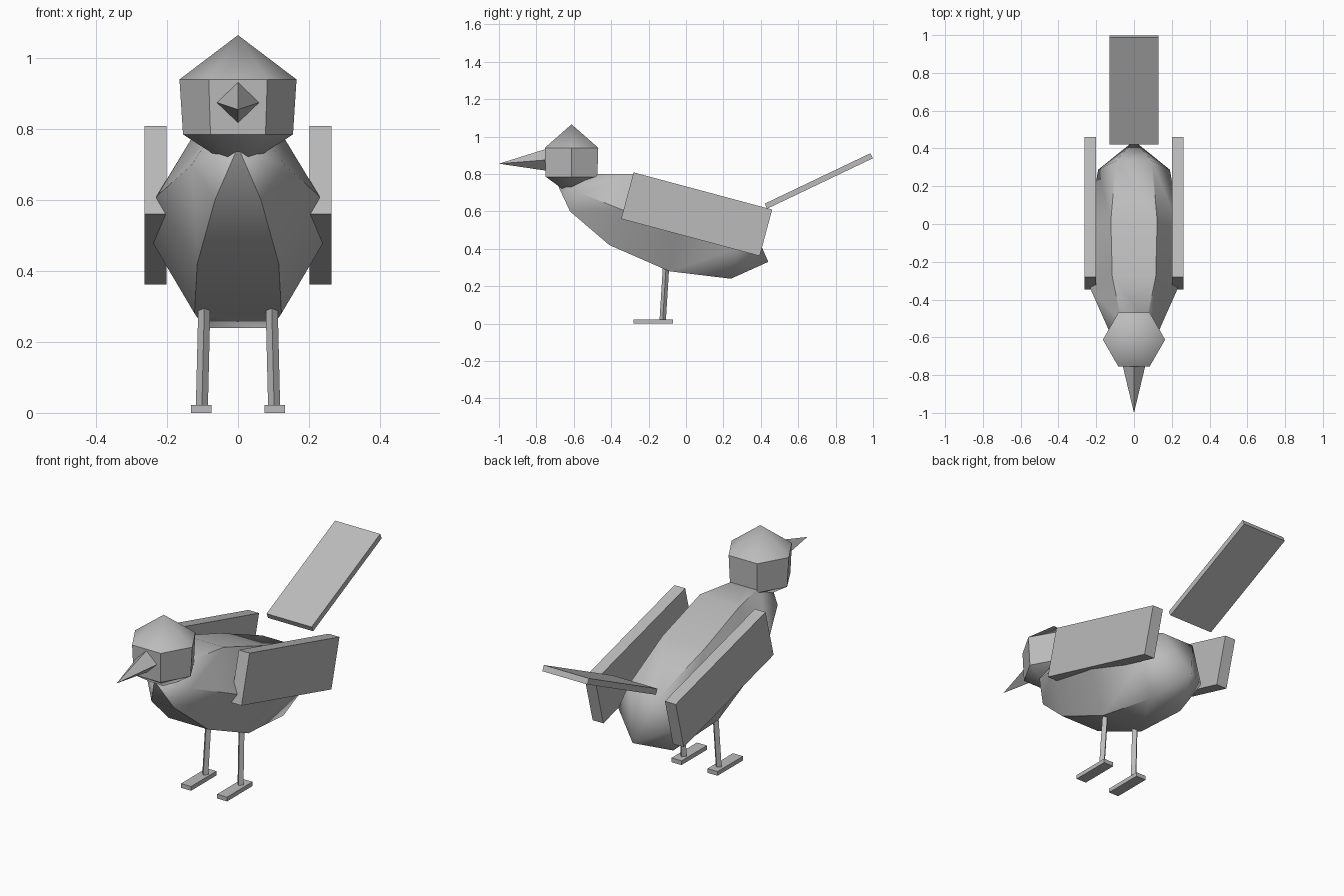
import bpy, bmesh, math
from mathutils import Matrix, Vector

cube = bpy.data.objects.get("Cube")
if cube:
    bpy.data.objects.remove(cube, do_unlink=True)

grey = bpy.data.materials.new("plain grey")
grey.use_nodes = True
colour = (0.5, 0.5, 0.5, 1)
grey.diffuse_color = colour
grey.node_tree.nodes["Principled BSDF"].inputs["Base Color"].default_value = colour


def finish(name, bm, smooth=False):
    bmesh.ops.recalc_face_normals(bm, faces=bm.faces)
    mesh = bpy.data.meshes.new(name)
    bm.to_mesh(mesh)
    bm.free()
    mesh.materials.append(grey)
    ob = bpy.data.objects.new(name, mesh)
    bpy.context.collection.objects.link(ob)
    if smooth:
        bpy.ops.object.select_all(action='DESELECT')
        ob.select_set(True)
        bpy.context.view_layer.objects.active = ob
        bpy.ops.object.shade_smooth_by_angle(angle=math.radians(45))
    return ob


def box(name, centre, size, tilt=0):
    """Box turned about the x axis."""
    bm = bmesh.new()
    bmesh.ops.create_cube(bm, size=1)
    bm.transform(Matrix.Translation(centre) @ Matrix.Rotation(math.radians(tilt), 4, 'X')
                 @ Matrix.Diagonal((*size, 1)))
    return finish(name, bm)


def loft(name, rings, start=None, end=None, smooth=False):
    """Skin equal rings of points; each end closes to a pole or a flat cap."""
    bm = bmesh.new()
    loops = [[bm.verts.new(p) for p in ring] for ring in rings]
    n = len(loops[0])
    for a, b in zip(loops, loops[1:]):
        for i in range(n):
            j = (i + 1) % n
            bm.faces.new((a[i], a[j], b[j], b[i]))
    for loop, pole in ((loops[0], start), (loops[-1], end)):
        if pole:
            tip = bm.verts.new(pole)
            for i in range(n):
                bm.faces.new((loop[i], loop[(i + 1) % n], tip))
        else:
            bm.faces.new(loop)
    return finish(name, bm, smooth)


def hexagon(centre, half_width, u):
    """Six points, with corners on +x and -x and flat sides facing along u."""
    c, u = Vector(centre), Vector(u)
    return [c + Vector((half_width * math.cos(k * math.pi / 3), 0, 0))
            + u * math.sin(k * math.pi / 3) / math.sin(math.pi / 3) for k in range(6)]


# Body: hexagonal rings from chest to rump; each row is bottom y, z, top y, z, half width
sections = [
    (-0.62, 0.60, -0.52, 0.80, 0.13),
    (-0.41, 0.42, -0.28, 0.80, 0.23),
    (-0.09, 0.28, 0.02, 0.695, 0.245),
    (0.24, 0.24, 0.335, 0.57, 0.19),
]
rings = [hexagon((0, (y0 + y1) / 2, (z0 + z1) / 2), w, (0, (y1 - y0) / 2, (z1 - z0) / 2))
         for y0, z0, y1, z1, w in sections]
loft("body", rings, (0, -0.69, 0.75), (0, 0.44, 0.33), True)

# Head: upright hexagon with pointed crown and chin
head_y = -0.612
loft("head", [hexagon((0, head_y, 0.785), 0.155, (0, 0.138, 0)),
              hexagon((0, head_y, 0.94), 0.165, (0, 0.143, 0))],
     (0, head_y, 0.685), (0, head_y, 1.065), True)

# Beak: diamond pyramid
beak_base = [(0.06, -0.75, 0.875), (0, -0.75, 0.933), (-0.06, -0.75, 0.875), (0, -0.75, 0.818)]
loft("beak", [beak_base], None, (0, -1, 0.855))

# Tail board
box("tail", (0, 0.71, 0.7625), (0.26, 0.626, 0.03), 25.5)

# Wings, legs and feet on both sides
for side, s in (("left", 1), ("right", -1)):
    box(side + "_wing", (s * 0.232, 0.057, 0.585), (0.062, 0.767, 0.257), -15)
    leg = []
    for x, y, z in ((0.102, -0.125, 0.01), (0.095, -0.107, 0.3)):
        leg.append([(s * x + 0.017 * math.cos(k * math.pi / 2),
                     y + 0.017 * math.sin(k * math.pi / 2), z) for k in range(4)])
    loft(side + "_leg", leg)
    box(side + "_foot", (s * 0.104, -0.175, 0.011), (0.058, 0.21, 0.022))
